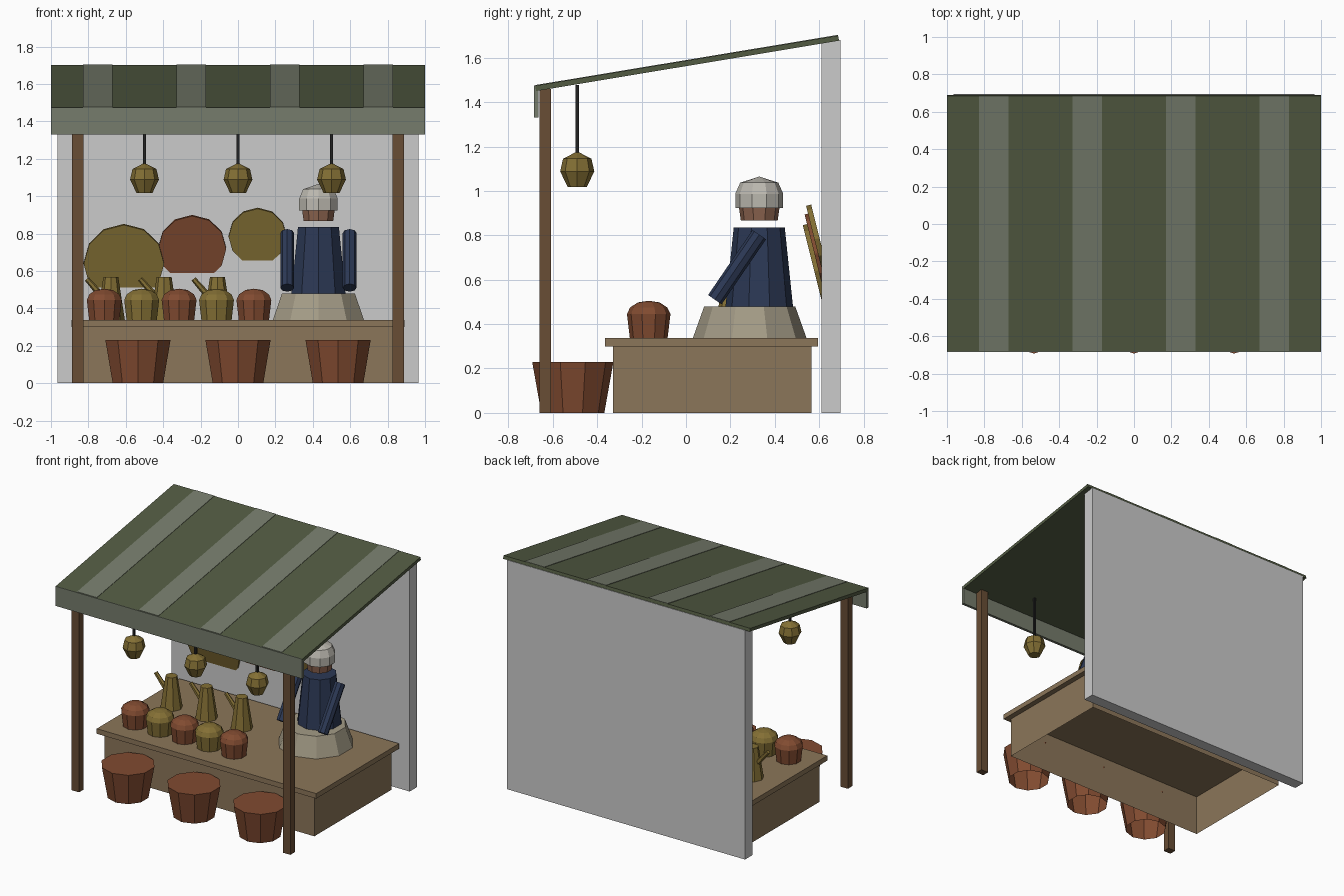
import bpy, bmesh, math
from mathutils import Vector

if "Cube" in bpy.data.objects:
    bpy.data.objects.remove(bpy.data.objects["Cube"])

COLORS = {
    "green": (.085, .105, .055), "stripe": (.18, .20, .15), "wood": (.26, .18, .10),
    "dark_wood": (.14, .075, .035), "copper": (.22, .07, .03), "brass": (.23, .16, .035),
    "navy": (.025, .04, .09), "linen": (.37, .33, .24), "skin": (.27, .13, .08),
    "white_cloth": (.5, .48, .43), "iron": (.015, .015, .015),
}
MATS = {}


def finish(name, bm, color):
    bmesh.ops.recalc_face_normals(bm, faces=bm.faces)
    mesh = bpy.data.meshes.new(name)
    bm.to_mesh(mesh)
    bm.free()
    ob = bpy.data.objects.new(name, mesh)
    bpy.context.collection.objects.link(ob)
    if color:
        if color not in MATS:
            MATS[color] = bpy.data.materials.new(color)
            MATS[color].diffuse_color = (*COLORS[color], 1)
        mesh.materials.append(MATS[color])
    return ob


def prism(name, color, x0, x1, yz, open_bottom=False):
    """Extrude a y-z outline from x0 to x1."""
    bm = bmesh.new()
    a = [bm.verts.new((x0, y, z)) for y, z in yz]
    b = [bm.verts.new((x1, y, z)) for y, z in yz]
    n = len(yz)
    bm.faces.new(a)
    bm.faces.new(b[::-1])
    for i in range(1 if open_bottom else 0, n):
        j = (i + 1) % n
        bm.faces.new((a[i], b[i], b[j], a[j]))
    return finish(name, bm, color)


def box(name, color, x0, x1, y0, y1, z0, z1, open_bottom=False):
    return prism(name, color, x0, x1, [(y0, z0), (y1, z0), (y1, z1), (y0, z1)], open_bottom)


def lathe(name, color, x, y, profile, sides=10, open_bottom=False):
    """Faceted turned shape from (radius, z) points, bottom to top."""
    bm = bmesh.new()
    rings = []
    for r, z in profile:
        if r == 0:
            rings.append([bm.verts.new((x, y, z))])
        else:
            rings.append([bm.verts.new((x + r * math.sin(t), y + r * math.cos(t), z))
                          for t in (2 * math.pi * i / sides for i in range(sides))])
    for lo, hi in zip(rings, rings[1:]):
        for i in range(sides):
            j = (i + 1) % sides
            if len(hi) == 1:
                bm.faces.new((lo[i], lo[j], hi[0]))
            else:
                bm.faces.new((lo[i], lo[j], hi[j], hi[i]))
    if not open_bottom:
        bm.faces.new(rings[0])
    if len(rings[-1]) > 1:
        bm.faces.new(rings[-1])
    return finish(name, bm, color)


def rod(name, color, p, q, r0, r1, sides=8):
    """Tapered cylinder between two points."""
    p, q = Vector(p), Vector(q)
    ob = lathe(name, color, 0, 0, [(r0, 0), (r1, (q - p).length)], sides)
    ob.rotation_mode = 'QUATERNION'
    ob.rotation_quaternion = (q - p).to_track_quat('Z', 'Y')
    ob.location = p
    return ob


# Back wall, sloped to meet the roof
prism("back_wall", None, -.965, .965, [(.61, 0), (.695, 0), (.695, 1.68), (.61, 1.667)])

# Counter
box("counter_base", "wood", -.85, .85, -.33, .565, 0, .30, open_bottom=True)
box("counter_top", "wood", -.89, .89, -.365, .595, .30, .337)

# Posts
for side, x in (("left", -.857), ("right", .857)):
    box("post_" + side, "dark_wood", x - .03, x + .03, -.66, -.608, 0, 1.46)

# Awning, stripes and front valance
prism("awning", "green", -1, 1, [(-.675, 1.45), (.69, 1.677), (.685, 1.70), (-.68, 1.474)])
for i in range(4):
    x = -.75 + .5 * i
    prism(f"awning_stripe_{i + 1}", "stripe", x - .08, x + .08,
          [(-.679, 1.47), (.684, 1.696), (.684, 1.703), (-.679, 1.477)])
box("valance", "stripe", -1, 1, -.685, -.665, 1.33, 1.474)

# Hanging lanterns
for i, x in enumerate((-.5, 0, .5)):
    box(f"lantern_rod_{i + 1}", "iron", x - .008, x + .008, -.498, -.482, 1.16, 1.478)
    lathe(f"lantern_{i + 1}", "brass", x, -.49,
          [(.043, 1.018), (.077, 1.088), (.064, 1.145), (0, 1.178)], 8)

# Ground tubs
for i, x in enumerate((-.535, 0, .535)):
    lathe(f"tub_{i + 1}", "copper", x, -.51, [(.142, 0), (.183, .23)], open_bottom=True)

# Lidded pots
for i in range(5):
    lathe(f"pot_{i + 1}", "brass" if i % 2 else "copper", -.715 + .2 * i, -.168,
          [(.085, .337), (.098, .445), (.084, .475), (.048, .498), (0, .505)])

# Jugs with spouts
for i in range(3):
    x = -.68 + .285 * i
    lathe(f"jug_{i + 1}", "brass", x, .2, [(.075, .337), (.04, .567)], 8)
    rod(f"jug_spout_{i + 1}", "brass", (x - .035, .2, .45), (x - .128, .2, .557), .019, .014, 6)

# Trays leaning against the wall
for i, (x, z, r, c) in enumerate(((-.61, .64, .215, "brass"), (-.245, .72, .182, "copper"),
                                  (.105, .785, .155, "brass"))):
    tray = lathe(f"tray_{i + 1}", c, 0, 0, [(r, -.012), (r, .012)], 12)
    tray.location = (x, .59, z)
    tray.rotation_euler.x = math.radians(104)

# Seated vendor
lathe("vendor_lap", "linen", .43, .287, [(.256, .337), (.205, .48)])
lathe("vendor_torso", "navy", .43, .33, [(.153, .47), (.115, .835)])
lathe("vendor_face", "skin", .43, .33, [(.083, .867), (.092, .93)])
lathe("vendor_headwrap", "white_cloth", .43, .33,
      [(.108, .924), (.108, .987), (.086, 1.037), (0, 1.065)])
for side, s in (("left", -1), ("right", 1)):
    x = .43 + .167 * s
    rod("vendor_arm_" + side, "navy", (x, .33, .803), (x, .13, .51), .037, .037)

for m in bpy.data.materials:
    if m.users and not m.is_grease_pencil:
        m.use_nodes = True
        m.node_tree.nodes["Principled BSDF"].inputs["Base Color"].default_value = m.diffuse_color
